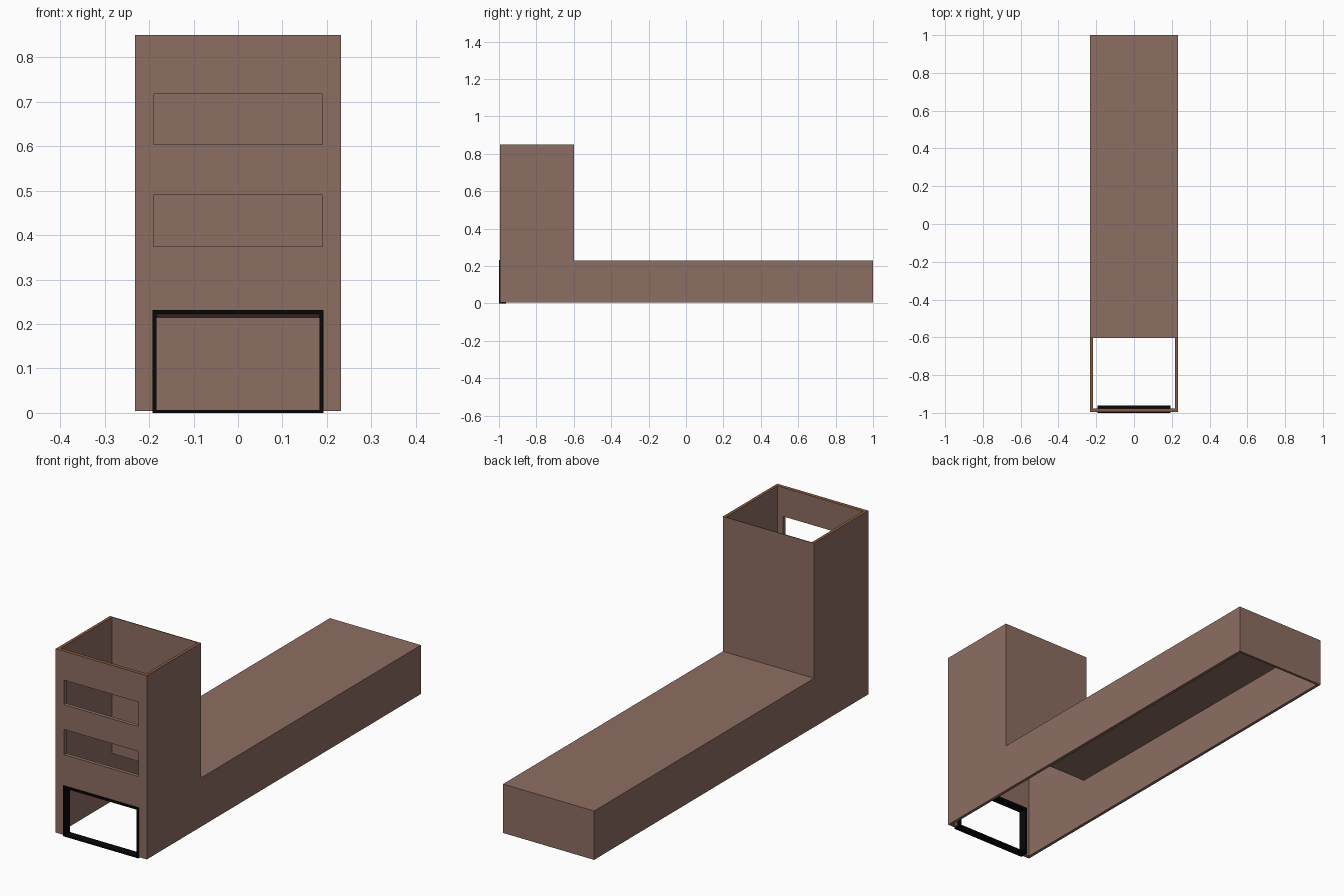
import bpy, bmesh

if "Cube" in bpy.data.objects:
    bpy.data.objects.remove(bpy.data.objects["Cube"])


def material(name, hex_code):
    m = bpy.data.materials.new(name)
    rgb = [int(hex_code[i:i + 2], 16) / 255 for i in (0, 2, 4)]
    lin = [c / 12.92 if c < 0.04045 else ((c + 0.055) / 1.055) ** 2.4 for c in rgb]
    m.diffuse_color = (*lin, 1)
    m.use_nodes = True
    m.node_tree.nodes["Principled BSDF"].inputs["Base Color"].default_value = m.diffuse_color
    return m


BROWN = material("wall brown", "8D6E63")
RIM = material("rim brown", "8B5A3C")
BLACK = material("frame black", "080808")


def extrude_x(name, profile, half_width):
    """Solid made by sweeping a (y, z) outline from -half_width to +half_width."""
    bm = bmesh.new()
    face = bm.faces.new([bm.verts.new((-half_width, y, z)) for y, z in profile])
    out = bmesh.ops.extrude_face_region(bm, geom=[face])
    verts = [v for v in out["geom"] if isinstance(v, bmesh.types.BMVert)]
    bmesh.ops.translate(bm, verts=verts, vec=(2 * half_width, 0, 0))
    bmesh.ops.recalc_face_normals(bm, faces=bm.faces)
    mesh = bpy.data.meshes.new(name)
    bm.to_mesh(mesh)
    bm.free()
    ob = bpy.data.objects.new(name, mesh)
    bpy.context.collection.objects.link(ob)
    return ob


def block(name, half_width, y0, y1, z0, z1):
    return extrude_x(name, [(y0, z0), (y1, z0), (y1, z1), (y0, z1)], half_width)


def cut(ob, cutter):
    """Subtract the cutter, then remove it."""
    cutter.hide_render = True
    mod = ob.modifiers.new("cut", "BOOLEAN")
    mod.operation = "DIFFERENCE"
    mod.solver = "EXACT"
    mod.object = cutter
    bpy.context.view_layer.objects.active = ob
    bpy.ops.object.modifier_apply(modifier=mod.name)
    bpy.data.objects.remove(cutter)


# L-shaped building: front tower and long low hall, hollow, open top and bottom
building = extrude_x("building_shell", [
    (-0.995, 0.004), (1, 0.004), (1, 0.229), (-0.6, 0.229), (-0.6, 0.85), (-0.995, 0.85)], 0.232)
building.data.materials.append(BROWN)
building.data.materials.append(RIM)
cut(building, extrude_x("inside_cutter", [
    (-0.978, -0.1), (0.988, -0.1), (0.988, 0.213), (-0.604, 0.222), (-0.604, 0.95), (-0.978, 0.95)], 0.218))

# doorway and two windows in the tower front
for z0, z1 in ((-0.1, 0.23), (0.374, 0.49), (0.604, 0.717)):
    cut(building, block("opening_cutter", 0.19, -1.1, -0.9, z0, z1))

# coloured rim on top of the tower walls
for p in building.data.polygons:
    p.material_index = int(p.normal.z > 0.9 and p.center.z > 0.84)

# black door frame
frame = block("door_frame", 0.192, -1, -0.962, 0, 0.232)
frame.data.materials.append(BLACK)
cut(frame, block("frame_cutter", 0.183, -1.1, -0.9, 0.007, 0.222))
